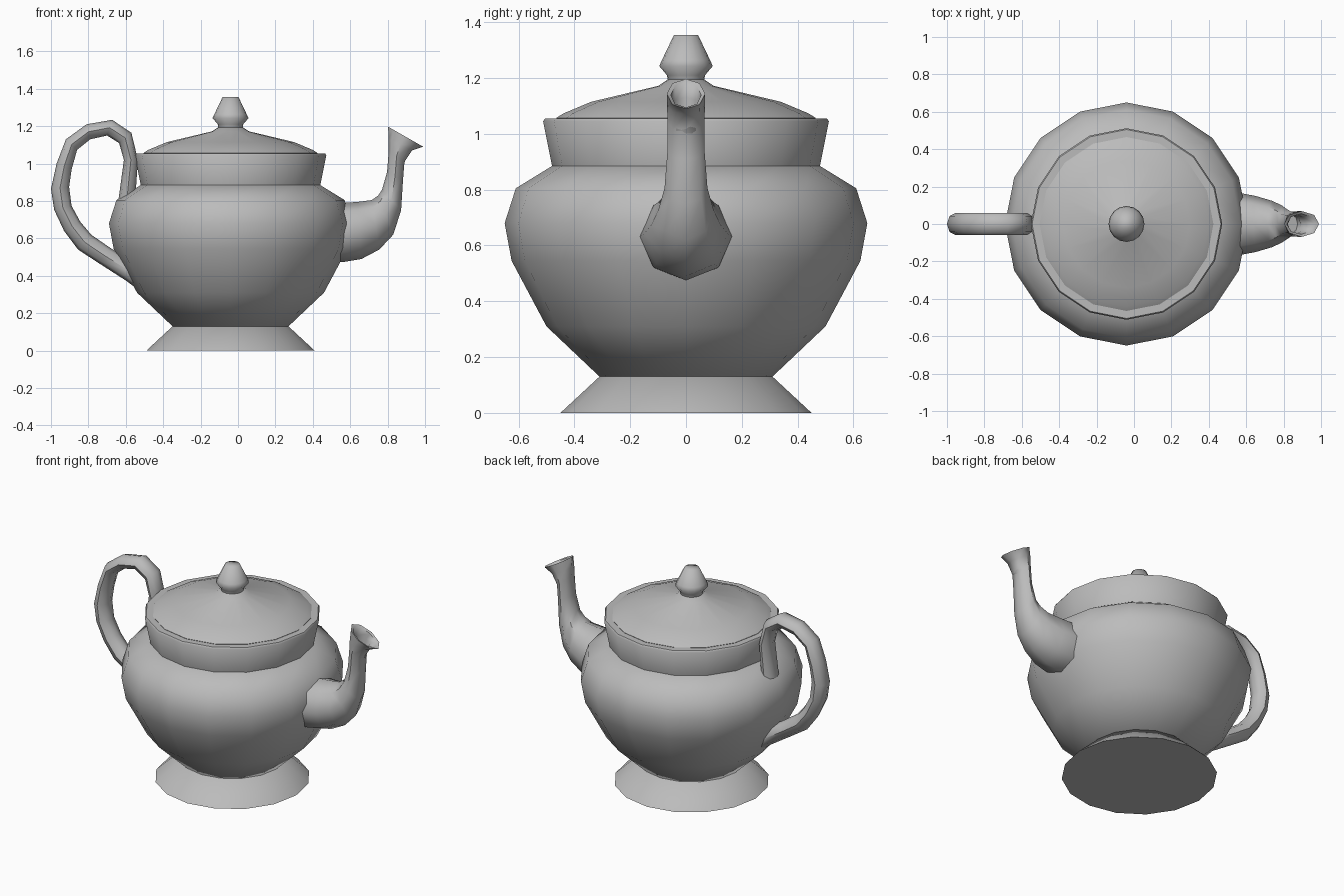
import bpy, bmesh, math
from mathutils import Vector

default = bpy.data.objects.get("Cube")
if default:
    bpy.data.objects.remove(default)

AXIS_X = -0.04      # centre line of the pot body

grey = bpy.data.materials.new("plain_grey")
grey.use_nodes = True
colour = (0.5, 0.5, 0.5, 1)
grey.diffuse_color = colour
grey.node_tree.nodes["Principled BSDF"].inputs["Base Color"].default_value = colour


def finish(name, bm, angle):
    bmesh.ops.recalc_face_normals(bm, faces=bm.faces)
    mesh = bpy.data.meshes.new(name)
    bm.to_mesh(mesh)
    bm.free()
    mesh.materials.append(grey)
    obj = bpy.data.objects.new(name, mesh)
    bpy.context.collection.objects.link(obj)
    bpy.ops.object.select_all(action='DESELECT')
    obj.select_set(True)
    bpy.context.view_layer.objects.active = obj
    bpy.ops.object.shade_smooth_by_angle(angle=math.radians(angle))
    return obj


def skin(name, rings, angle):
    """Bridge equal rings of points and close both ends."""
    bm = bmesh.new()
    loops = [[bm.verts.new(p) for p in ring] for ring in rings]
    for a, b in zip(loops, loops[1:]):
        for i in range(len(a)):
            j = (i + 1) % len(a)
            bm.faces.new((a[i], a[j], b[j], b[i]))
    bm.faces.new(loops[0][::-1])
    bm.faces.new(loops[-1])
    return finish(name, bm, angle)


def lathe(name, profile, angle=50, sides=16):
    turn = [math.tau * i / sides for i in range(sides)]
    skin(name, [[(AXIS_X + r * math.cos(t), r * math.sin(t), z) for t in turn]
                for r, z in profile], angle)


def section(outer, inner, half_width, sides=8):
    """Oval ring spanning two points of the xz plane."""
    a, b = (Vector((p[0], 0, p[1])) for p in (outer, inner))
    mid, arm = (a + b) / 2, (a - b) / 2
    turn = [math.tau * i / sides for i in range(sides)]
    return [mid + arm * math.cos(t) + Vector((0, half_width * math.sin(t), 0))
            for t in turn]


# Turned parts
lathe("foot", [(0.45, 0), (0.31, 0.13)])
lathe("body", [(0.31, 0.13), (0.50, 0.31), (0.625, 0.545), (0.65, 0.68),
               (0.61, 0.805), (0.48, 0.885)])
lathe("collar", [(0.48, 0.885), (0.512, 1.045), (0.505, 1.055),
                 (0.465, 1.055), (0.46, 1.04)])
lathe("lid", [(0.46, 1.04), (0.465, 1.057), (0.44, 1.073), (0.34, 1.115),
              (0.10, 1.172), (0.065, 1.195)])
lathe("knob", [(0.065, 1.185), (0.068, 1.21), (0.096, 1.243),
               (0.086, 1.265), (0.043, 1.355)], 65)

# Spout: outer skin, then over the rim and down inside
spout = [
    ((0.50, 0.475), (0.50, 0.78), 0.165),
    ((0.57, 0.475), (0.57, 0.79), 0.165),
    ((0.66, 0.49), (0.64, 0.795), 0.15),
    ((0.755, 0.54), (0.715, 0.805), 0.125),
    ((0.83, 0.62), (0.75, 0.83), 0.10),
    ((0.872, 0.75), (0.77, 0.86), 0.077),
    ((0.882, 0.91), (0.797, 0.955), 0.067),
    ((0.89, 1.01), (0.806, 1.07), 0.066),
    ((0.93, 1.07), (0.804, 1.13), 0.068),
    ((0.99, 1.09), (0.803, 1.197), 0.069),
    ((0.97, 1.095), (0.818, 1.184), 0.055),
    ((0.915, 1.075), (0.822, 1.13), 0.052),
    ((0.875, 0.96), (0.815, 0.98), 0.048),
]
skin("spout", [section(*s) for s in spout], 50)

# Handle loop, from the lower belly round to the shoulder
handle = [
    ((-0.50, 0.30), (-0.50, 0.44), 0.06),
    ((-0.60, 0.375), (-0.57, 0.48), 0.06),
    ((-0.74, 0.465), (-0.684, 0.55), 0.06),
    ((-0.855, 0.54), (-0.785, 0.62), 0.06),
    ((-0.93, 0.64), (-0.844, 0.69), 0.06),
    ((-0.983, 0.753), (-0.89, 0.775), 0.06),
    ((-1.0, 0.865), (-0.903, 0.876), 0.06),
    ((-0.97, 1.0), (-0.89, 0.967), 0.06),
    ((-0.92, 1.13), (-0.86, 1.074), 0.06),
    ((-0.81, 1.21), (-0.79, 1.13), 0.06),
    ((-0.673, 1.234), (-0.70, 1.15), 0.06),
    ((-0.57, 1.165), (-0.636, 1.11), 0.06),
    ((-0.535, 1.02), (-0.61, 1.02), 0.06),
    ((-0.55, 0.80), (-0.64, 0.80), 0.06),
]
skin("handle", [section(*s) for s in handle], 50)
